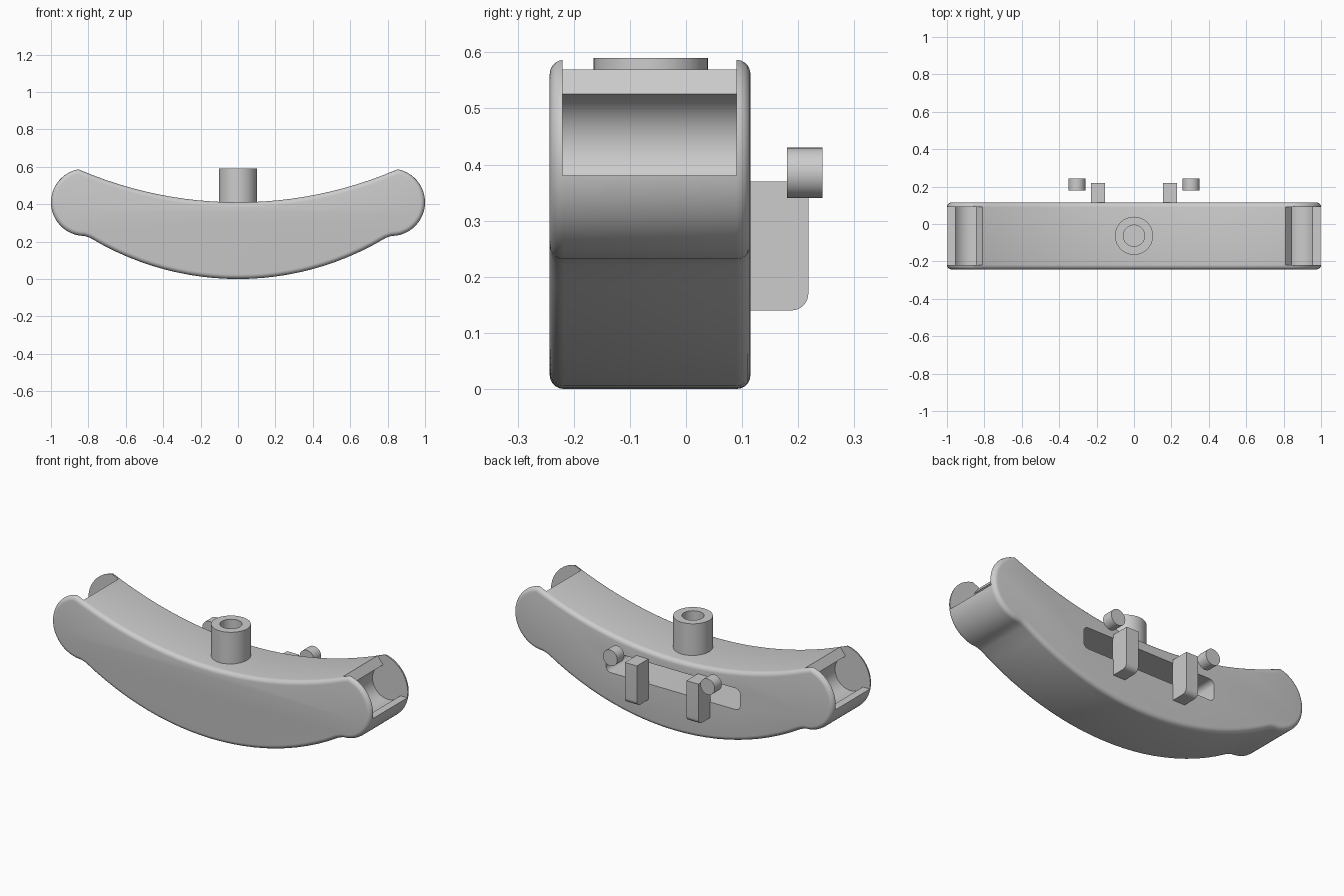
import bpy, bmesh
from math import sin, cos, pi, radians, degrees, sqrt, atan2
from mathutils import Vector

if "Cube" in bpy.data.objects:
    bpy.data.objects.remove(bpy.data.objects["Cube"])

GREY = (0.604, 0.604, 0.604, 1)
grey = bpy.data.materials.new("plain grey")
grey.use_nodes = True
grey.diffuse_color = GREY
grey.node_tree.nodes["Principled BSDF"].inputs["Base Color"].default_value = GREY


def loft(name, rings):
    """Join matching closed rings of points and cap both ends."""
    bm = bmesh.new()
    loops = [[bm.verts.new(p) for p in ring] for ring in rings]
    n = len(loops[0])
    for a, b in zip(loops, loops[1:]):
        for i in range(n):
            j = (i + 1) % n
            bm.faces.new((a[i], a[j], b[j], b[i]))
    bm.faces.new(loops[0])
    bm.faces.new(loops[-1])
    bmesh.ops.recalc_face_normals(bm, faces=bm.faces)
    mesh = bpy.data.meshes.new(name)
    bm.to_mesh(mesh)
    bm.free()
    mesh.materials.append(grey)
    obj = bpy.data.objects.new(name, mesh)
    bpy.context.collection.objects.link(obj)
    return obj


def prism_y(name, pts, y0, y1):
    return loft(name, [[(x, y, z) for x, z in pts] for y in (y0, y1)])


def prism_x(name, pts, x0, x1):
    return loft(name, [[(x, y, z) for y, z in pts] for x in (x0, x1)])


def prism_z(name, pts, z0, z1):
    return loft(name, [[(x, y, z) for x, y in pts] for z in (z0, z1)])


def arc(cx, cy, r, start, end, steps):
    angles = [radians(start + (end - start) * i / steps) for i in range(steps + 1)]
    return [(cx + r * cos(a), cy + r * sin(a)) for a in angles]


def circle(cx, cy, r, n=48):
    return arc(cx, cy, r, 0, 360, n)[:-1]


def inset(pts, d):
    """Move a counter-clockwise outline inward by d."""
    out = []
    for i, p in enumerate(pts):
        p, a, b = Vector(p), Vector(pts[i - 1]), Vector(pts[(i + 1) % len(pts)])
        e, f = (p - a).normalized(), (b - p).normalized()
        n1, n2 = Vector((-e.y, e.x)), Vector((-f.y, f.x))
        out.append(p + (n1 + n2) * (d / (1 + n1.dot(n2))))
    return out


def cut(obj, cutter):
    cutter.hide_render = True
    mod = obj.modifiers.new("cut", "BOOLEAN")
    mod.operation, mod.solver, mod.object = "DIFFERENCE", "EXACT", cutter
    bpy.context.view_layer.objects.active = obj
    bpy.ops.object.modifier_apply(modifier=mod.name)
    bpy.data.objects.remove(cutter)


def smooth(obj):
    bpy.ops.object.select_all(action="DESELECT")
    obj.select_set(True)
    bpy.context.view_layer.objects.active = obj
    bpy.ops.object.shade_smooth_by_angle(angle=radians(30))


# Curved body outline: lower sweep, round end, upper sweep, then mirrored
LOW_R, TOP_R, STEPS = 1.53, 2.15, 12
half = []
for i in range(STEPS + 1):
    x = 0.79 * i / STEPS
    half.append((x, LOW_R - sqrt(LOW_R ** 2 - x * x)))
half += arc(0.82, 0.41, 0.18, -90, 79, 22)
for i in range(STEPS - 1, -1, -1):
    x = 0.85 * i / STEPS
    half.append((x, 0.41 + TOP_R - sqrt(TOP_R ** 2 - x * x)))
outline = half + [(-x, z) for x, z in half[-2:0:-1]]

# Body with rounded front and back rims, lofted from front to back
R, FRONT, BACK = 0.025, -0.243, 0.115
rim = [(R * (1 - cos(t)), R * (1 - sin(t))) for t in [pi / 2 * i / 5 for i in range(6)]]
sections = [(d, FRONT + s) for d, s in reversed(rim)] + [(d, BACK - s) for d, s in rim]
body = loft("curved_body", [[(x, y, z) for x, z in inset(outline, d)] for d, y in sections])

# Round pocket between the cheeks at each end
px, pz = 0.875, 0.435
a0 = degrees(atan2(0.525 - pz, 0.845 - px))
a1 = degrees(atan2(0.38 - pz, 0.955 - px)) + 360
pocket = arc(px, pz, 0.096, a0, a1, 24) + [(1.1, 0.38), (1.1, 0.7), (0.787, 0.7), (0.787, 0.6)]
for side in (1, -1):
    cut(body, prism_y("pocket_cutter", [(side * x, z) for x, z in pocket], -0.22, 0.09))

# Long slot in the back
SX, S0, S1, SR = 0.42, 0.23, 0.35, 0.03
slot = (arc(SX - SR, S1 - SR, SR, 0, 90, 6) + arc(SR - SX, S1 - SR, SR, 90, 180, 6)
        + arc(SR - SX, S0 + SR, SR, 180, 270, 6) + arc(SX - SR, S0 + SR, SR, 270, 360, 6))
cut(body, prism_y("slot_cutter", slot, -0.17, 0.2))
smooth(body)

# Hollow boss on top
boss = prism_z("top_boss", circle(0, -0.063, 0.102), 0.4, 0.59)
cut(boss, prism_z("hole_cutter", circle(0, -0.063, 0.057), 0.415, 0.7))
smooth(boss)

# Back posts and short round pegs
post = [(0.11, 0.37), (0.11, 0.14)] + arc(0.188, 0.17, 0.03, -90, 0, 8) + [(0.218, 0.37)]
for side, label in ((1, "left"), (-1, "right")):
    smooth(prism_x(label + "_post", post, side * 0.155, side * 0.23))
    smooth(prism_y(label + "_peg", circle(side * 0.305, 0.385, 0.045, 32), 0.18, 0.243))
